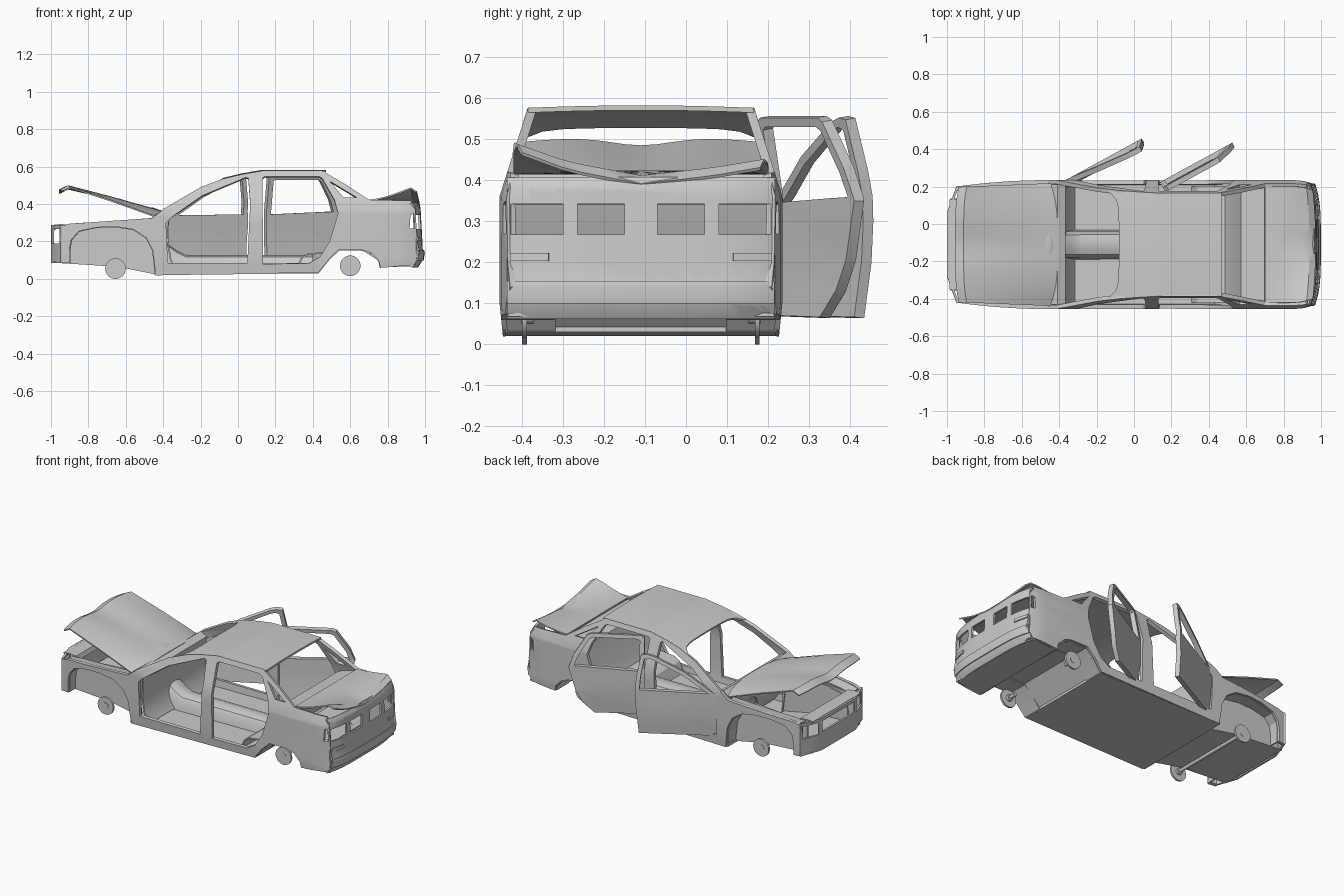
import bpy, bmesh, math
from mathutils import Vector, Matrix
from mathutils.geometry import tessellate_polygon

if "Cube" in bpy.data.objects:
    bpy.data.objects.remove(bpy.data.objects["Cube"])

C = -0.11  # body centre line in y


def lerp(pts, x):
    if x <= pts[0][0]:
        return pts[0][1]
    for (a, b), (c, d) in zip(pts, pts[1:]):
        if x <= c:
            return b + (d - b) * (x - a) / (c - a)
    return pts[-1][1]


def half(x, z):
    """Half width of the body shell at (x, z)."""
    h = 0.345 - 0.1 * max(0, 0.1 - z) - 0.32 * max(0, z - 0.36)
    if x < -0.45:
        h -= 0.035 * ((-0.45 - x) / 0.5) ** 2
    if x > 0.85:
        h -= 0.04 * ((x - 0.85) / 0.15) ** 2
    return h


def finish(name, bm, thick):
    bmesh.ops.remove_doubles(bm, verts=bm.verts, dist=1e-4)
    bmesh.ops.recalc_face_normals(bm, faces=bm.faces)
    me = bpy.data.meshes.new(name)
    bm.to_mesh(me)
    bm.free()
    ob = bpy.data.objects.new(name, me)
    bpy.context.collection.objects.link(ob)
    bpy.ops.object.select_all(action='DESELECT')
    bpy.context.view_layer.objects.active = ob
    ob.select_set(True)
    if thick:
        m = ob.modifiers.new("thickness", 'SOLIDIFY')
        m.thickness, m.offset = thick, 0
        bpy.ops.object.modifier_apply(modifier=m.name)
    bpy.ops.object.shade_smooth_by_angle(angle=math.radians(30))
    return ob


def sheet(name, loops, ucuts, vcuts, f, thick=0.012):
    """Flat outline with holes, sliced for curvature, then bent by f(u, v)."""
    bm = bmesh.new()
    loops = [[Vector((u, v, 0)) for u, v in lp] for lp in loops]
    vs = [bm.verts.new(p) for lp in loops for p in lp]
    for t in tessellate_polygon(loops):
        bm.faces.new([vs[i] for i in t])
    for cuts, no in ((ucuts, (1, 0, 0)), (vcuts, (0, 1, 0))):
        for c in cuts:
            bmesh.ops.bisect_plane(bm, geom=bm.verts[:] + bm.edges[:] + bm.faces[:],
                                   plane_co=Vector(no) * c, plane_no=no)
    for v in bm.verts:
        v.co = f(v.co.x, v.co.y)
    return finish(name, bm, thick)


def grid(name, us, vs, f, thick=0.008):
    bm = bmesh.new()
    rows = [[bm.verts.new(f(u, v)) for v in vs] for u in us]
    for a, b in zip(rows, rows[1:]):
        for i in range(len(vs) - 1):
            bm.faces.new((a[i], b[i], b[i + 1], a[i + 1]))
    return finish(name, bm, thick)


def strip(name, prof, w, thick=0.008):
    """(x, z) profile extruded across the car."""
    return grid(name, prof, (-1, 1), lambda p, s: (p[0], C + s * w, p[1]), thick)


def cyl(name, x, y, z, r, d):
    bm = bmesh.new()
    bmesh.ops.create_cone(bm, cap_ends=True, segments=28, radius1=r, radius2=r, depth=d,
                          matrix=Matrix.Translation((x, y, z)) @ Matrix.Rotation(math.pi / 2, 4, 'X'))
    return finish(name, bm, 0)


def rect(a, b, c, d):
    return [(a, c), (b, c), (b, d), (a, d)]


def span(a, b, n):
    return [a + (b - a) * i / n for i in range(n + 1)]


# Side shells: outline, front and rear door openings, quarter window, tail lamp
roofline = [(-.46, .325), (-.40, .37), (-.2, .487), (-.08, .532), (.02, .556), (.13, .575), (.45, .575)]
front_arch = [(-.44, .02), (-.455, .15), (-.49, .22), (-.56, .265), (-.66, .28), (-.76, .275),
              (-.85, .255), (-.89, .21), (-.9, .16), (-.9, .085)]
rear_arch = [(.76, .06), (.755, .095), (.71, .14), (.66, .155), (.54, .155), (.49, .11), (.43, .035)]
outline = ([(-.95, .085), (-.95, .28), (-.9, .295)] + roofline +
           [(.57, .505), (.70, .42), (.92, .415), (.945, .38), (.955, .2), (.97, .14), (.93, .075)] +
           rear_arch + front_arch)
holes = [[(-.375, .085), (-.385, .30), (-.36, .325), (-.19, .443), (0, .522), (.04, .54), (.055, .535),
          (.065, .4), (.05, .085)],
         [(.135, .08), (.13, .535), (.145, .545), (.43, .545), (.45, .535), (.515, .42), (.535, .35),
          (.49, .2), (.44, .12), (.38, .085)],
         [(.49, .52), (.635, .432), (.565, .432)],
         [(.915, .27), (.942, .27), (.938, .35), (.92, .34)]]
for s, side in ((-1, "right"), (1, "left")):
    sheet(side + "_side_shell", [outline] + holes, span(-.9, -.5, 8) + [.85, .9],
          (.1, .2, .3, .36, .42, .5), lambda x, z: (x, C + s * (half(x, z) - .011), z), .022)
    # wheel arch liners, inner wing and wing top flange
    for nm, arch, inner in (("front", front_arch, .24), ("rear", rear_arch, .22)):
        grid(f"{side}_{nm}_arch_liner", arch, (0, 1),
             lambda p, t: (p[0], C + s * (half(*p) - .012 + t * (inner - half(*p))), p[1]))
    sheet(side + "_inner_wing", [[(-.95, .085), (-.95, .27), (-.44, .31), (-.44, .03), (-.65, .065)]],
          [], [], lambda x, z: (x, C + s * .24, z))
    grid(side + "_wing_top", span(-.93, -.43, 6), (0, .5, 1),
         lambda x, t: (x, C + s * (half(x, .3) - .01 - .075 * t),
                       lerp([(-.93, .283), (-.9, .291), (-.46, .32)], x) - .012 * t))

# Roof, following the side roofline with a slight crown
rl = roofline
grid("roof", span(-.08, .47, 11), span(-1, 1, 12),
     lambda x, v: (x - .06 * v ** 8 * (x < -.05), C + v * half(x, lerp(rl, x)),
                   lerp(rl, x - .06 * v ** 8 * (x < -.05)) + .006 * (1 - v * v) - .004), .012)

# Raised, dented bonnet with cowl bulge
bonnet_top = [(0, .36), (.5, .44), (.92, .5), (1, .478)]


def bonnet(t, v):
    y = v * (.328 - .02 * t)
    z = lerp(bonnet_top, t) - .035 * abs(v) ** 3 * (1 - .7 * t)
    z -= .02 * t * math.exp(-(y / .1) ** 2)
    return (-.40 - .555 * t + .02 * v ** 4 * t - .02 * v ** 4 * (1 - t), C + y, z)


grid("bonnet", [0, .1, .2, .35, .5, .65, .8, .92, 1], span(-1, 1, 16), bonnet)
bm = bmesh.new()
bmesh.ops.create_uvsphere(bm, u_segments=20, v_segments=8, radius=1,
                          matrix=Matrix.Translation((-.46, C, .372)) @ Matrix.Rotation(.14, 4, 'Y')
                          @ Matrix.Diagonal((.03, .08, .01, 1)))
finish("bonnet_bulge", bm, 0)

# Boot lid, bent up at the corners
crumple = [(-1, .065), (-.6, .022), (0, -.012), (.6, .008), (1, .028)]
grid("boot_lid", span(.70, .955, 8), span(-1, 1, 12),
     lambda x, v: (x + .015 * (1 - v * v) * (x > .9), C + v * (half(x, .42) - .015),
                   .42 + lerp(crumple, v) * min(1, ((x - .7) / .22) ** 1.5) - max(0, x - .93) * .8))

# Rear panel with lamp openings, bumper strip and reflectors
rear_x = [(.06, .955), (.1, .98), (.14, .986), (.155, .982), (.2, .98), (.38, .97), (.42, .95)]


def rear(y, z):
    return (lerp(rear_x, z) - .03 * (abs(y) / .32) ** 4, C + y, z)


rear_holes = [rect(*sorted((s * a, s * b)), .267, .342) for s in (-1, 1) for a, b in ((.19, .316), (.04, .155))]
sheet("rear_panel", [rect(-.325, .325, .065, .405)] + rear_holes,
      span(-.3, .3, 20), (.1, .14, .155, .2, .38), rear)
grid("rear_bumper_strip", span(-.325, .325, 20), (.1, .14, .153),
     lambda y, z: (rear(y, z)[0] + .008, C + y, z), .01)
for s in (-1, 1):
    grid("rear_reflector", (s * .225, s * .27, s * .318), (.203, .223),
         lambda y, z: (rear(y, z)[0] + .008, C + y, z), .01)


# Front fascia with lamp and grille openings, and its top panel
def fascia(y, z):
    return (-.994 + .05 * max(0, (abs(y) - .17) / .14) + .01 * max(0, z - .2), C + y, z)


sheet("front_fascia", [rect(-.312, .312, .085, .288), rect(-.16, .16, .2, .268),
                       rect(-.295, -.185, .19, .268), rect(.185, .295, .19, .268)],
      (-.25, -.17, .17, .25), (.14, .2), fascia)
grid("front_bumper", span(-.312, .312, 8), (.10, .135, .17),
     lambda y, z: (fascia(y, z)[0] + .001, C + y, z), .01)
strip("front_slam_panel", [(-.985, .285), (-.95, .29), (-.9, .285), (-.89, .26)], .24)

# Floor, pans, firewall, rear bulkhead and tunnel
strip("floor_pan", [(-.45, .03), (.43, .04)], .33, .02)
strip("front_pan", [(-.98, .09), (-.65, .07), (-.45, .03)], .245)
strip("rear_pan", [(.43, .045), (.54, .16), (.66, .16), (.755, .1), (.76, .065), (.95, .072)], .325)
strip("firewall", [(-.46, .325), (-.41, .36), (-.37, .34), (-.375, .2), (-.36, .1), (-.32, .045)], .32)
strip("rear_bulkhead", [(.31, .045), (.34, .11), (.37, .13), (.49, .145), (.52, .2), (.575, .375), (.70, .41)], .31)
tunnel = [(-.075, .04), (-.065, .09), (-.05, .115), (-.02, .125), (.02, .125), (.05, .115), (.065, .09), (.075, .04)]
grid("floor_tunnel", (-.38, -.33, -.28, .40), tunnel,
     lambda x, p: (x, C + p[0], p[1] + (.06 if x < -.35 else .025 if x < -.3 else 0) * (p[1] > .05)))


# Open left doors, swung about the front hinge
def door(name, hx, loops):
    ca, sa = math.cos(.5), math.sin(.5)

    def f(u, z):
        o = -.17 * max(0, z - .36) - .1 * max(0, .2 - z) - .012
        return (hx + u * ca - o * sa, .222 + u * sa + o * ca, z)
    sheet(name, loops, (.15, .3), (.1, .2, .3, .36, .45), f, .028)


door("front_door", -.385,
     [[(.015, .07), (0, .12), (0, .325), (.2, .46), (.38, .545), (.42, .555), (.455, .55), (.48, .42),
       (.487, .3), (.465, .065)],
      [(.06, .34), (.21, .44), (.38, .522), (.41, .532), (.435, .525), (.455, .42), (.46, .345)]])
door("rear_door", .14,
     [[(0, .07), (0, .54), (.02, .555), (.31, .555), (.335, .545), (.41, .43), (.44, .35), (.40, .21),
       (.36, .13), (.29, .065)],
      [(.028, .345), (.028, .525), (.04, .532), (.30, .532), (.32, .522), (.385, .42), (.408, .36)]])

# Hub discs, bosses and axles
cyl("front_axle", -.655, C, .055, .011, .56)
for nm, x, z in (("front", -.655, .055), ("rear", .60, .07)):
    for s in (-1, 1):
        cyl(nm + "_hub_disc", x, C + s * .284, z, .055, .012)
        cyl(nm + "_hub_boss", x, C + s * .277, z, .02, .03)
cyl("left_rear_stub", .60, C + .25, .07, .011, .06)
cyl("right_rear_stub", .60, C - .25, .07, .011, .06)
